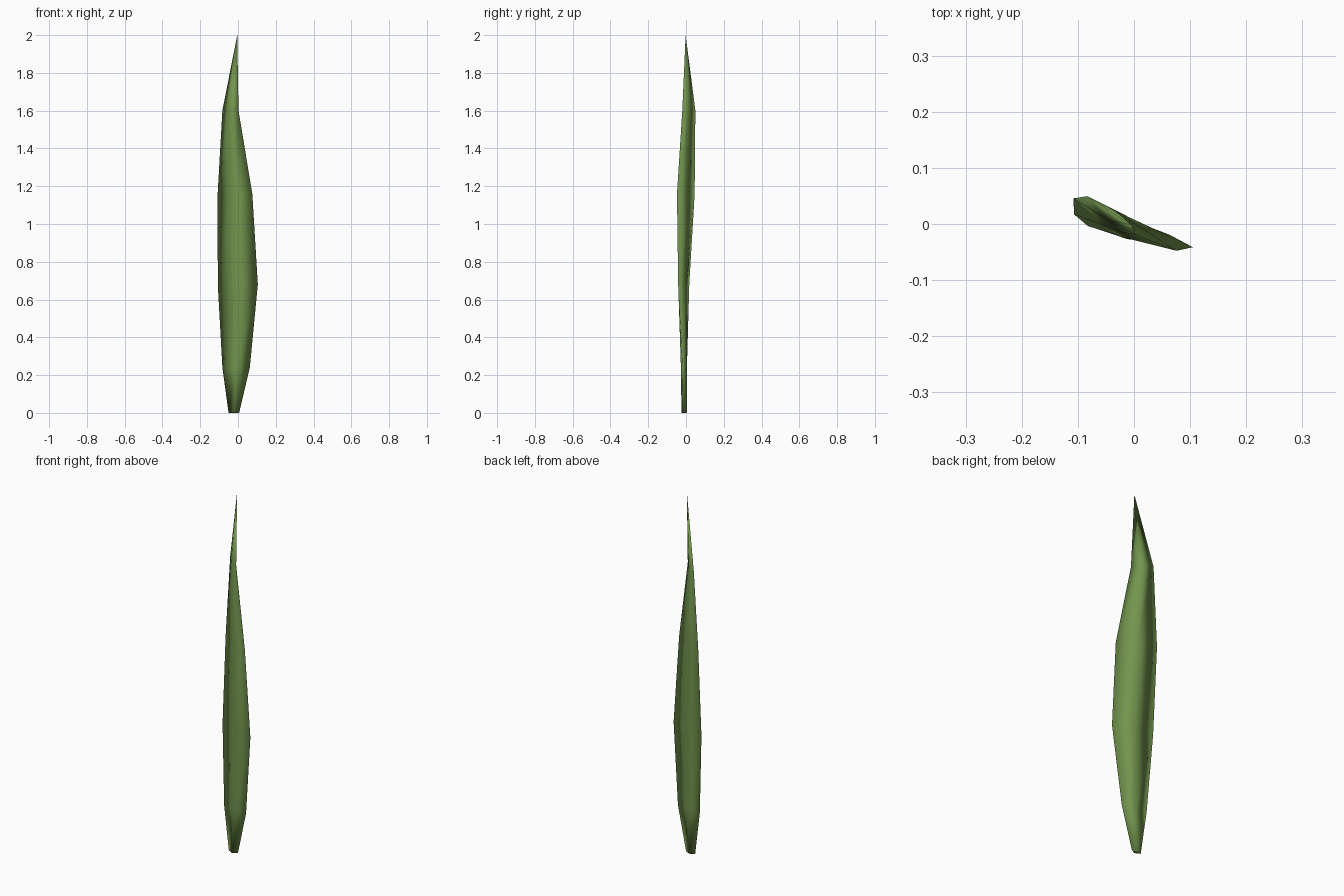
import bpy, bmesh, math
from mathutils import Vector

if "Cube" in bpy.data.objects:
    bpy.data.objects.remove(bpy.data.objects["Cube"])

# stations up the blade: z, centre x, centre y, half width, half thickness, twist (degrees)
STATIONS = [
    (0.00, -0.022, -0.009, 0.028, 0.015, 0),
    (0.24, -0.010, -0.011, 0.073, 0.016, -6),
    (0.68, -0.001, -0.012, 0.110, 0.016, -15.5),
    (1.16, -0.016, -0.001, 0.103, 0.015, -27),
    (1.60, -0.040, 0.015, 0.055, 0.011, -39),
]
TIP = (-0.004, -0.002, 2.0)

bm = bmesh.new()

# diamond cross-sections that widen, narrow and twist
rings = []
for z, cx, cy, w, t, deg in STATIONS:
    a = math.radians(deg)
    along = Vector((math.cos(a), math.sin(a), 0))
    across = Vector((-math.sin(a), math.cos(a), 0))
    c = Vector((cx, cy, z))
    rings.append([bm.verts.new(p) for p in
                  (c - along * w, c - across * t, c + along * w, c + across * t)])

# sides between sections
for lo, hi in zip(rings, rings[1:]):
    for i in range(4):
        j = (i + 1) % 4
        bm.faces.new((lo[i], lo[j], hi[j], hi[i]))

# pointed tip and closed base
tip = bm.verts.new(TIP)
for i in range(4):
    bm.faces.new((rings[-1][i], rings[-1][(i + 1) % 4], tip))
bm.faces.new(rings[0][::-1])
bmesh.ops.recalc_face_normals(bm, faces=bm.faces)
for f in bm.faces:
    f.smooth = True

mesh = bpy.data.meshes.new("leaf_blade")
bm.to_mesh(mesh)
bm.free()
leaf = bpy.data.objects.new("leaf_blade", mesh)
bpy.context.collection.objects.link(leaf)

# leaf green
green = bpy.data.materials.new("leaf_green")
green.diffuse_color = (0.17, 0.30, 0.075, 1)
green.use_nodes = True
green.node_tree.nodes["Principled BSDF"].inputs["Base Color"].default_value = green.diffuse_color
mesh.materials.append(green)
